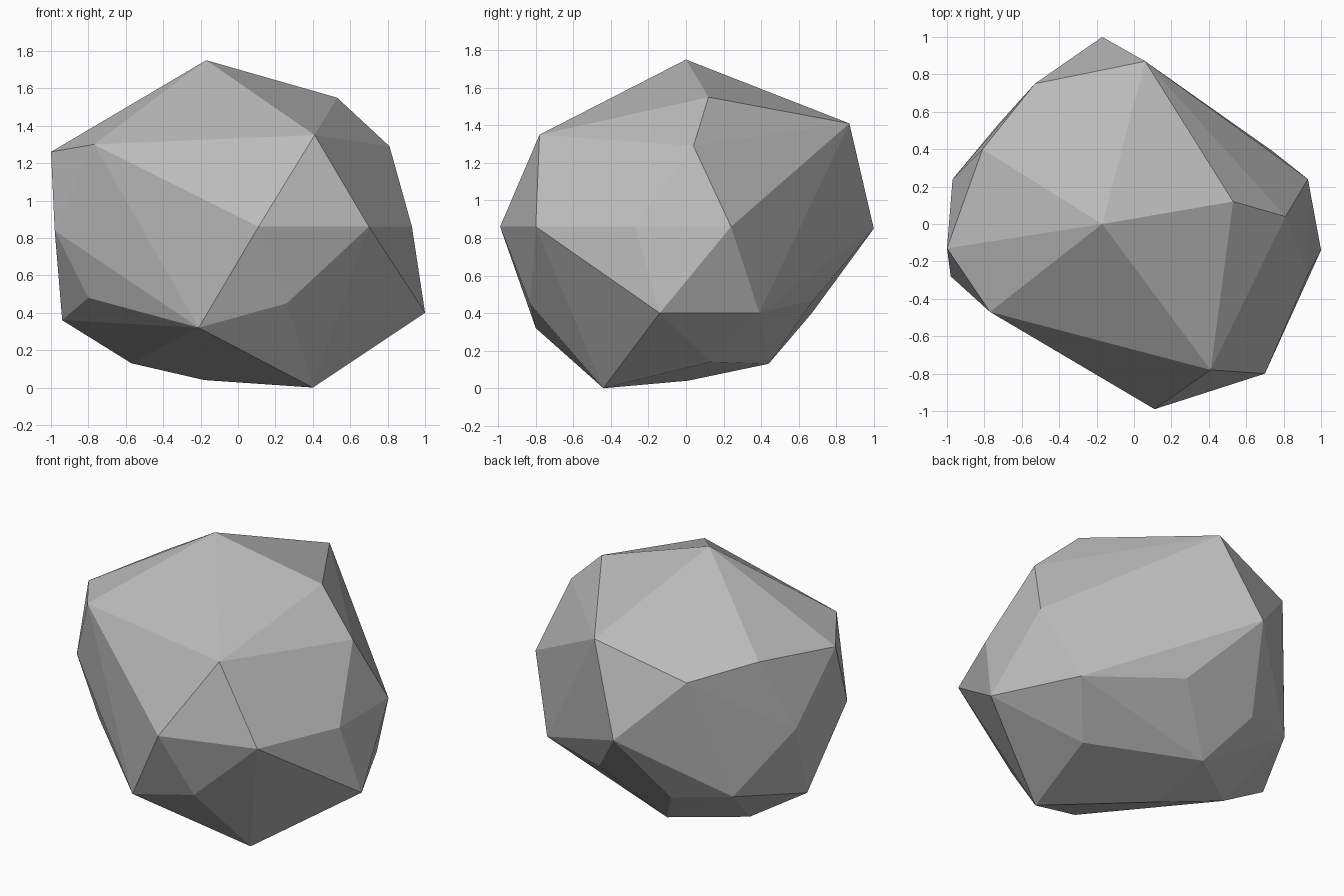
import bpy
import bmesh
import math

# Remove the default cube only
default_cube = bpy.data.objects.get("Cube")
if default_cube:
    bpy.data.objects.remove(default_cube, do_unlink=True)


def make_material(name, colour):
    material = bpy.data.materials.new(name)
    material.use_nodes = True
    material.diffuse_color = colour
    for node in material.node_tree.nodes:
        if node.type == "BSDF_PRINCIPLED":
            node.inputs["Base Color"].default_value = colour
    return material


# Corner points of the boulder, grouped in rings from the peak to the underside
peak = [(-.17, 0, 1.75), (.53, .12, 1.55)]
shoulder = [
    (.41, -.78, 1.35), (.81, .04, 1.29), (.06, .87, 1.41), (-.53, .75, 1.23),
    (-.81, .4, 1.31), (-1, -.13, 1.26), (-.77, -.47, 1.3),
]
waist = [
    (.11, -.99, .86), (.7, -.8, .86), (.93, -.27, .86), (.93, .24, .86),
    (-.17, 1, .85), (-.97, .24, .85), (-.98, -.28, .84),
]
lower_ring = [
    (.26, -.83, .45), (1, -.14, .4), (.74, .39, .4), (.16, .68, .47),
    (-.36, .67, .4), (-.72, .54, .45), (-.94, .08, .36), (-.8, -.31, .48),
    (-.21, -.8, .32),
]
underside = [
    (.4, -.44, 0), (.51, .13, .14), (-.17, .44, .13), (-.57, .15, .13),
    (-.18, .01, .04),
]


def build_boulder(name, rings, material):
    """Wrap the corner points in a faceted convex shell."""
    bm = bmesh.new()
    for ring in rings:
        for point in ring:
            bm.verts.new(point)
    bmesh.ops.convex_hull(bm, input=list(bm.verts))

    # Discard any point left inside the shell
    loose = [vert for vert in bm.verts if not vert.link_faces]
    bmesh.ops.delete(bm, geom=loose, context="VERTS")

    # Merge nearly coplanar triangles into broad clean facets
    bmesh.ops.dissolve_limit(
        bm, angle_limit=math.radians(2), verts=[], edges=list(bm.edges)
    )
    bmesh.ops.recalc_face_normals(bm, faces=list(bm.faces))
    for face in bm.faces:
        face.smooth = False

    mesh = bpy.data.meshes.new(name)
    bm.to_mesh(mesh)
    bm.free()
    mesh.materials.append(material)
    boulder = bpy.data.objects.new(name, mesh)
    bpy.context.collection.objects.link(boulder)
    return boulder


stone_grey = make_material("stone_grey", (.5, .5, .5, 1))
build_boulder("boulder", [peak, shoulder, waist, lower_ring, underside], stone_grey)
